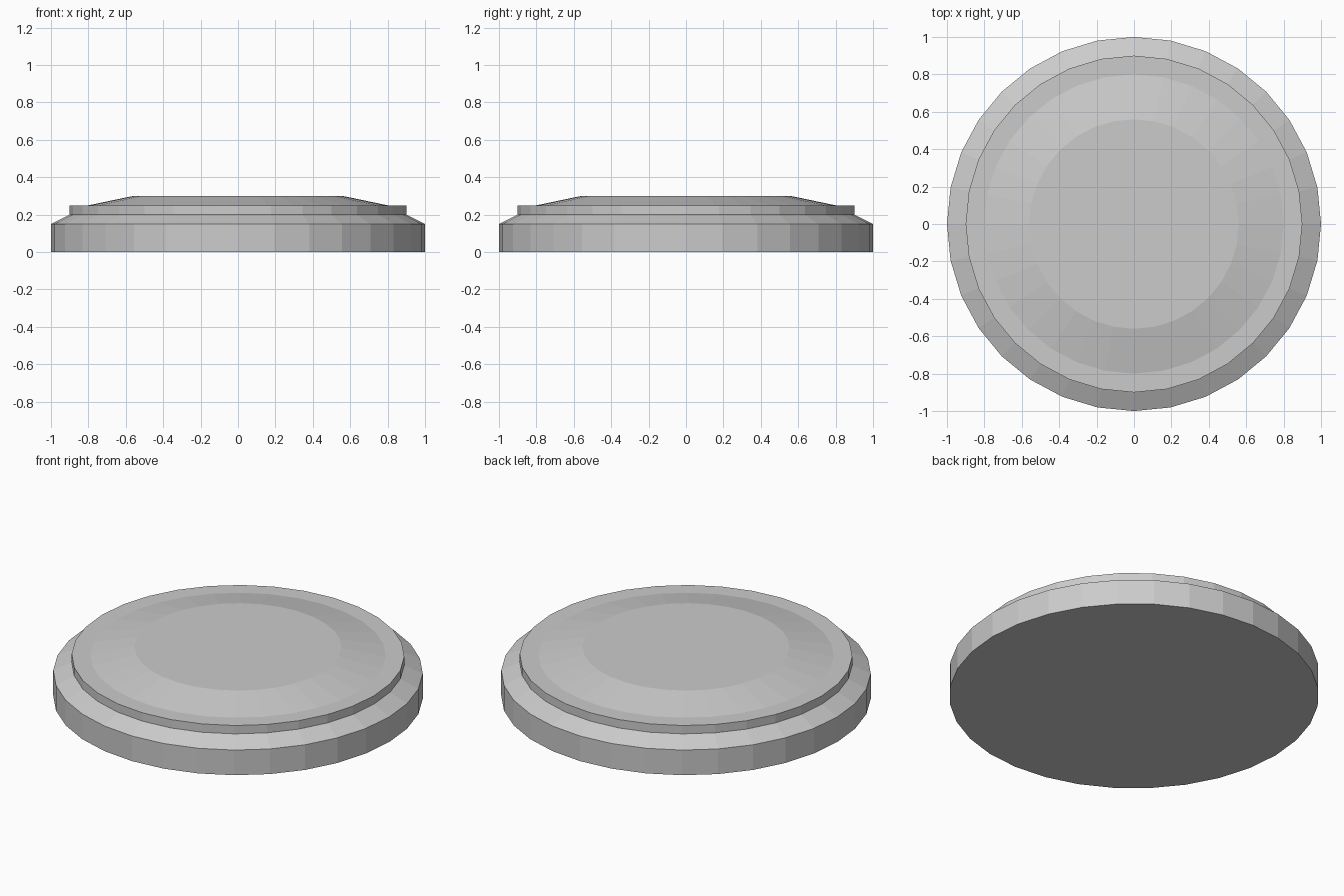
import bpy
import bmesh
from math import cos, sin, tau

if "Cube" in bpy.data.objects:
    bpy.data.objects.remove(bpy.data.objects["Cube"])

SIDES = 32

# Outer profile (radius, height): side wall, chamfer, raised lip, ledge, shallow dome
PROFILE = [(1.0, 0.0), (1.0, 0.15), (0.9, 0.2), (0.9, 0.25), (0.8, 0.25), (0.56, 0.3)]


def lathe(name, profile, sides):
    """Turn a profile around z into a closed, flat-shaded solid."""
    bm = bmesh.new()
    rings = [[bm.verts.new((r * cos(tau * i / sides), r * sin(tau * i / sides), z))
              for i in range(sides)] for r, z in profile]
    for low, high in zip(rings, rings[1:]):
        for i in range(sides):
            j = (i + 1) % sides
            bm.faces.new((low[i], low[j], high[j], high[i]))
    bm.faces.new(rings[0][::-1])  # underside
    bm.faces.new(rings[-1])       # flat top
    mesh = bpy.data.meshes.new(name)
    bm.to_mesh(mesh)
    bm.free()
    obj = bpy.data.objects.new(name, mesh)
    bpy.context.collection.objects.link(obj)
    return obj


# Stepped round disc
lathe("round_stepped_disc", PROFILE, SIDES)
